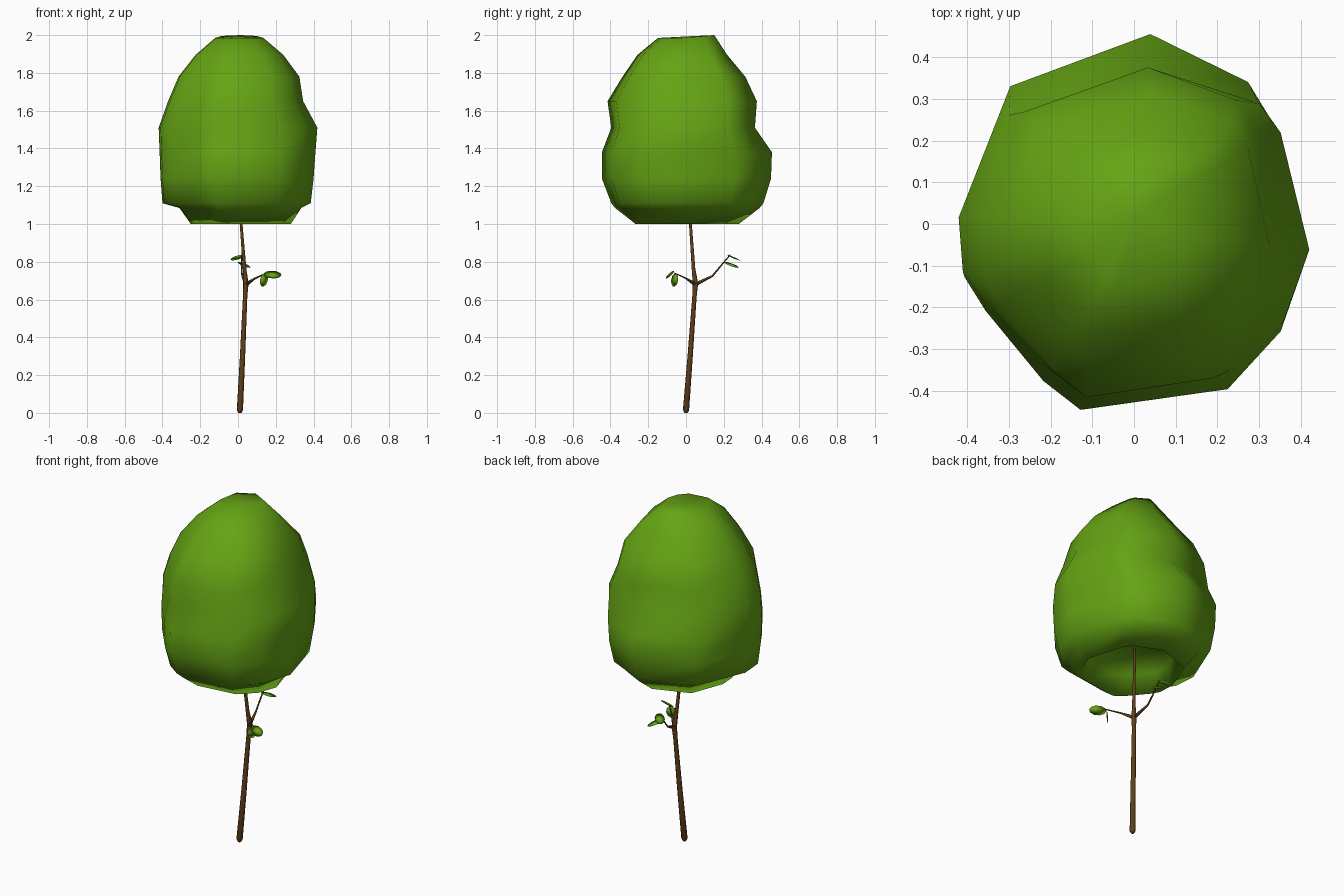
import bpy, bmesh, math
from mathutils import Vector

if "Cube" in bpy.data.objects:
    bpy.data.objects.remove(bpy.data.objects["Cube"])


def material(name, rgb):
    m = bpy.data.materials.new(name)
    m.diffuse_color = (*rgb, 1)
    m.use_nodes = True
    m.node_tree.nodes["Principled BSDF"].inputs["Base Color"].default_value = m.diffuse_color
    return m


GREEN = material("leaf_green", (0.13, 0.37, 0.007))
BROWN = material("bark_brown", (0.12, 0.05, 0.01))


def finish(bm, name, mat):
    bmesh.ops.recalc_face_normals(bm, faces=bm.faces)
    me = bpy.data.meshes.new(name)
    for f in bm.faces:
        f.smooth = True
    bm.to_mesh(me)
    bm.free()
    me.materials.append(mat)
    ob = bpy.data.objects.new(name, me)
    bpy.context.collection.objects.link(ob)
    return ob


def branch(name, pts, sides=8):
    """Tapered tube through (x, y, z, radius) points."""
    bm = bmesh.new()
    ps = [Vector(p[:3]) for p in pts]
    rings = []
    for i, p in enumerate(ps):
        t = (ps[min(i + 1, len(ps) - 1)] - ps[max(i - 1, 0)]).normalized()
        u = t.cross(Vector((0.3, 1, 0.1))).normalized()
        v = t.cross(u)
        rings.append([bm.verts.new(p + pts[i][3] * (u * math.cos(a) + v * math.sin(a)))
                      for a in (2 * math.pi * k / sides for k in range(sides))])
    for a, b in zip(rings, rings[1:]):
        for k in range(sides):
            j = (k + 1) % sides
            bm.faces.new((a[k], a[j], b[j], b[k]))
    bm.faces.new(rings[0][::-1])
    bm.faces.new(rings[-1])
    return finish(bm, name, BROWN)


def leaf(name, base, tip, normal, width=0.054):
    """Thin oval pad from base to tip."""
    bm = bmesh.new()
    base, tip, n = Vector(base), Vector(tip), Vector(normal)
    d = tip - base
    n = (n - d * (n.dot(d) / d.length_squared)).normalized()
    side = n.cross(d).normalized()
    mid = (base + tip) / 2
    rim = [bm.verts.new(mid + d * 0.5 * math.cos(a) + side * width / 2 * math.sin(a))
           for a in (2 * math.pi * k / 10 for k in range(10))]
    for s in (-1, 1):
        c = bm.verts.new(mid + n * 0.004 * s)
        for k in range(10):
            bm.faces.new((rim[k], rim[(k + 1) % 10], c))
    return finish(bm, name, GREEN)


# Crown: lumpy twelve-sided shell with a stepped lower edge and hollow underside
outline = [(.42, -.07), (.33, .26), (.28, .34), (.04, .455), (-.30, .33), (-.42, .02),
           (-.41, -.13), (-.36, -.21), (-.22, -.38), (-.13, -.45), (.23, -.40), (.36, -.26)]
# height and reach towards -x, +x, -y, +y
rings = [(1.11, .22, .24, .23, .25), (1.00, .25, .28, .27, .28),
         (1.085, .31, .335, .38, .39), (1.11, .40, .385, .40, .41),
         (1.24, .41, .40, .45, .45), (1.38, .415, .41, .45, .455),
         (1.51, .42, .42, .40, .36), (1.65, .37, .345, .42, .37),
         (1.78, .315, .325, .34, .31), (1.895, .225, .24, .26, .215),
         (1.985, .12, .135, .15, .15)]
bm = bmesh.new()
loops = []
for z, xn, xp, yn, yp in rings:
    lift = 0.015 if z > 1.95 else 0
    ring = []
    for x, y in outline:
        # the upper crown is fuller towards the back right
        f = 1 + (0.75 * x * y if x * y > 0 and x > 0 and 1.45 < z < 1.95 else 0)
        ring.append(bm.verts.new((x / .42 * (xp if x > 0 else xn) * f,
                                  y / .455 * (yp if y > 0 else yn) * f,
                                  z + lift * max(0, y / .455))))
    loops.append(ring)
N = len(outline)
for a, b in zip(loops, loops[1:]):
    for k in range(N):
        j = (k + 1) % N
        bm.faces.new((a[k], a[j], b[j]))
        bm.faces.new((a[k], b[j], b[k]))
for ring, z in ((loops[0], 1.13), (loops[-1], 1.994)):
    c = bm.verts.new((0, 0.02, z))
    for k in range(N):
        bm.faces.new((ring[k], ring[(k + 1) % N], c))
finish(bm, "crown", GREEN)

# Trunk, kinked at the fork and continuing up into the crown
branch("trunk", [(.01, 0, 0, .009), (.01, 0, .014, .017), (.024, .022, .3, .0145),
                 (.038, .045, .62, .012), (.042, .05, .685, .015),
                 (.035, .04, .76, .01), (.015, .022, 1.02, .0075),
                 (.005, .01, 1.2, .005)])

# Twigs
branch("front_twig", [(.042, .05, .68, .011), (.09, .0, .712, .005),
                      (.15, -.06, .74, .003)], 6)
branch("back_twig", [(.042, .05, .68, .011), (.022, .14, .725, .005),
                     (.018, .19, .785, .004), (.018, .235, .838, .003)], 6)

# Leaves at the twig ends
leaf("front_leaf_outer", (.135, -.07, .737), (.23, -.10, .727), (0, -.6, .5))
leaf("front_leaf_inner", (.15, -.05, .737), (.125, -.07, .67), (.7, -.7, .1))
leaf("back_leaf_upper", (.025, .225, .835), (-.035, .28, .808), (-.3, .5, .8))
leaf("back_leaf_lower", (.005, .205, .80), (.06, .275, .768), (.3, .3, .9))
